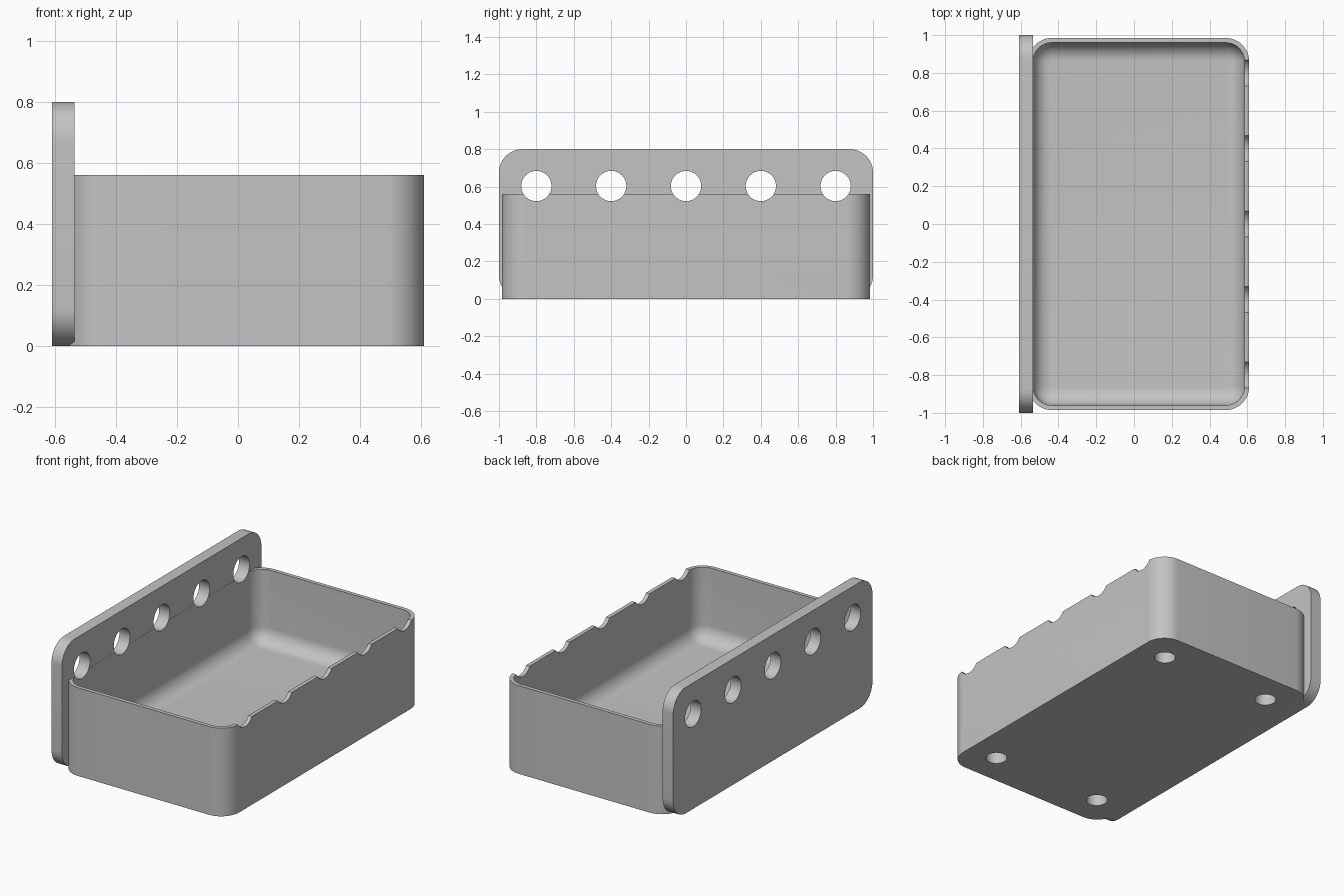
import bpy, bmesh
from math import cos, sin, pi, radians
from mathutils import Matrix, Vector

if "Cube" in bpy.data.objects:
    bpy.data.objects.remove(bpy.data.objects["Cube"])

grey = bpy.data.materials.new("light_grey")
grey.use_nodes = True
grey.diffuse_color = (0.55, 0.55, 0.55, 1)
grey.node_tree.nodes["Principled BSDF"].inputs["Base Color"].default_value = (0.55, 0.55, 0.55, 1)


def rounded_rect(a0, a1, b0, b1, r, steps=12):
    """Counter-clockwise outline of a rounded rectangle."""
    corners = [(a1 - r, b1 - r), (a0 + r, b1 - r), (a0 + r, b0 + r), (a1 - r, b0 + r)]
    return [(ca + r * cos(t), cb + r * sin(t))
            for q, (ca, cb) in enumerate(corners)
            for t in [(q + i / steps) * pi / 2 for i in range(steps + 1)]]


def loft(name, rings):
    """Skin a stack of equal rings and cap both ends."""
    bm = bmesh.new()
    loops = [[bm.verts.new(p) for p in ring] for ring in rings]
    for low, high in zip(loops, loops[1:]):
        for i in range(len(low)):
            j = (i + 1) % len(low)
            bm.faces.new((low[i], low[j], high[j], high[i]))
    bm.faces.new(loops[0][::-1])
    bm.faces.new(loops[-1])
    bmesh.ops.recalc_face_normals(bm, faces=bm.faces)
    return finish_mesh(name, bm)


def finish_mesh(name, bm):
    mesh = bpy.data.meshes.new(name)
    bm.to_mesh(mesh)
    bm.free()
    mesh.materials.append(grey)
    obj = bpy.data.objects.new(name, mesh)
    bpy.context.collection.objects.link(obj)
    return obj


def cylinders(name, centers, r, depth, turn):
    """Several separate cylinders in one cutter object."""
    bm = bmesh.new()
    for c in centers:
        bmesh.ops.create_cone(bm, cap_ends=True, segments=48, radius1=r, radius2=r,
                              depth=depth, matrix=Matrix.Translation(Vector(c)) @ turn)
    obj = finish_mesh(name, bm)
    obj.hide_render = True
    return obj


def finish(obj, cutters):
    """Cut the holes, then smooth the curved faces."""
    bpy.ops.object.select_all(action="DESELECT")
    obj.select_set(True)
    bpy.context.view_layer.objects.active = obj
    for cutter in cutters:
        mod = obj.modifiers.new("holes", "BOOLEAN")
        mod.operation, mod.solver, mod.object = "DIFFERENCE", "EXACT", cutter
        bpy.ops.object.modifier_apply(modifier=mod.name)
    bpy.ops.object.shade_smooth_by_angle(angle=radians(30))


# Tray: outer wall, rim, inner wall, then a fillet running into the floor
rim, floor, fillet = 0.56, 0.1, 0.095


def outer(z):
    return [(x, y, z) for x, y in rounded_rect(-0.56, 0.61, -0.985, 0.985, 0.125)]


def inner(z, inset=0):
    return [(x, y, z) for x, y in rounded_rect(-0.535 + inset, 0.585 - inset,
                                               -0.96 + inset, 0.96 - inset, 0.1 - inset)]


rings = [outer(0), outer(rim), inner(rim)]
for i in range(11):
    t = i / 10 * pi / 2
    rings.append(inner(floor + fillet * (1 - sin(t)), fillet * (1 - cos(t))))
tray = loft("tray", rings)

# Back plate standing along the tray's long side
plate = loft("back_plate", [[(x, y, z) for y, z in rounded_rect(-1, 1, 0, 0.8, 0.125)]
                            for x in (-0.61, -0.536)])

# Row of holes through the plate, notching the opposite rim
row = cylinders("row_cutter", [(0, 0.4 * i, 0.603) for i in range(-2, 3)],
                0.081, 2, Matrix.Rotation(pi / 2, 4, "Y"))

# Four blind holes in the underside
feet = cylinders("underside_cutter", [(x, y, 0) for x in (-0.365, 0.415) for y in (-0.78, 0.78)],
                 0.063, 0.16, Matrix.Identity(4))

finish(plate, [row])
finish(tray, [row, feet])
for cutter in (row, feet):
    bpy.data.objects.remove(cutter)
